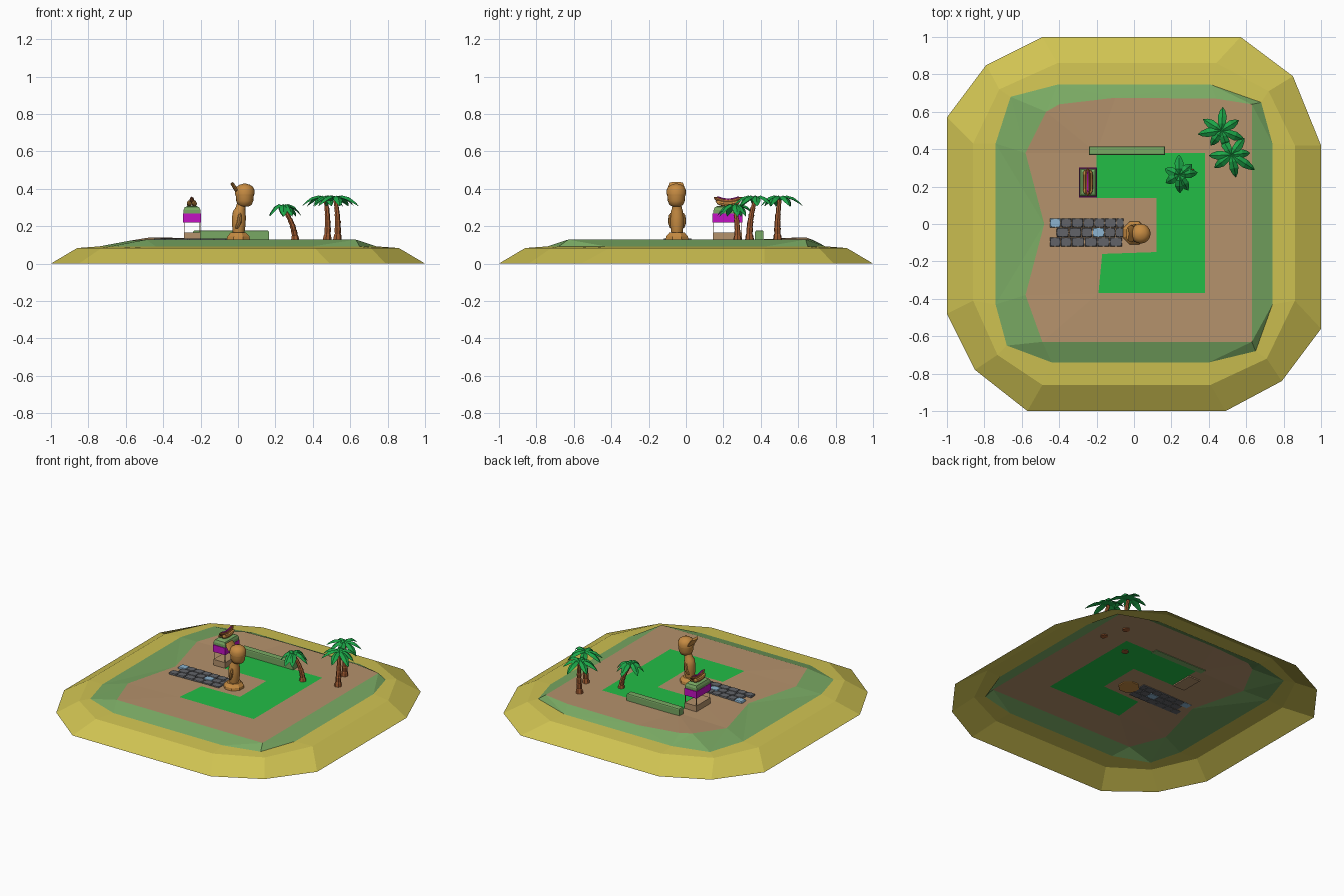
import bpy, bmesh, math, random
from mathutils import Vector

if "Cube" in bpy.data.objects:
    bpy.data.objects.remove(bpy.data.objects["Cube"])

random.seed(4)
G = 0.128  # ground level


def mat(name, hexcol):
    m = bpy.data.materials.new(name)
    c = [int(hexcol[i:i + 2], 16) / 255 for i in (0, 2, 4)]
    m.diffuse_color = [((v + 0.055) / 1.055) ** 2.4 if v > 0.04 else v / 12.92 for v in c] + [1]
    m.use_nodes = True
    m.node_tree.nodes["Principled BSDF"].inputs["Base Color"].default_value = m.diffuse_color
    return m


SAND = mat("sand", "d0c352")
GRASS = mat("dull_grass", "79a963")
EARTH = mat("earth", "b5926c")
LAWN = mat("bright_lawn", "22be46")
STONE = mat("grey_stone", "626469")
BLUE = mat("pale_blue_stone", "8cb4d0")
CLAY = mat("ochre_clay", "c68b42")
BARK = mat("bark", "a25c32")
PINK = mat("magenta", "c412c4")
LEAF = mat("leaf_green", "1ca648")


def finish(name, bm, mats, smooth=False, fix=True):
    if fix:
        bmesh.ops.recalc_face_normals(bm, faces=bm.faces[:])
    me = bpy.data.meshes.new(name)
    bm.to_mesh(me)
    bm.free()
    for m in mats:
        me.materials.append(m)
    ob = bpy.data.objects.new(name, me)
    bpy.context.collection.objects.link(ob)
    if smooth:
        bpy.context.view_layer.objects.active = ob
        ob.select_set(True)
        bpy.ops.object.shade_smooth_by_angle(angle=math.radians(40))
        ob.select_set(False)
    return ob


def loft(bm, path, radii, n, flat=1.0, turn=0.0, level=False):
    """Tube through path points; flat scales the local y radius."""
    path = [Vector(p) for p in path]
    rings = []
    for i, p in enumerate(path):
        t = path[min(i + 1, len(path) - 1)] - path[max(i - 1, 0)]
        q = Vector((0, 0, 1)).rotation_difference(Vector((0, 0, 1)) if level else t.normalized())
        ring = []
        for k in range(n):
            a = 2 * math.pi * k / n + turn
            ring.append(bm.verts.new(p + q @ Vector((math.cos(a), math.sin(a) * flat, 0)) * radii[i]))
        rings.append(ring)
    for a, b in zip(rings, rings[1:]):
        for k in range(n):
            bm.faces.new((a[k], a[(k + 1) % n], b[(k + 1) % n], b[k]))
    bm.faces.new(rings[0][::-1])
    bm.faces.new(rings[-1])


def box(name, x0, x1, y0, y1, z0, z1, mats, bevel=0.0):
    bm = bmesh.new()
    bmesh.ops.create_cube(bm, size=1)
    for v in bm.verts:
        v.co = ((x0 + x1) / 2 + v.co.x * (x1 - x0), (y0 + y1) / 2 + v.co.y * (y1 - y0),
                (z0 + z1) / 2 + v.co.z * (z1 - z0))
    if bevel:
        edges = [e for e in bm.edges if all(v.co.z > z1 - 1e-5 for v in e.verts)]
        bmesh.ops.bevel(bm, geom=edges, offset=bevel, segments=2, profile=0.5, affect='EDGES')
    return finish(name, bm, mats)


# Island: concentric outlines, open underneath
bm = bmesh.new()
shore = [(-.49, 1), (.57, 1), (.85, .79), (1, .42), (1, -.56), (.79, -.84),
         (.49, -1), (-.57, -1), (-.85, -.78), (-1, -.48), (-1, .57), (-.79, .85)]
bank = [(-.41, .86), (.44, .86), (.72, .71), (.86, .42), (.86, -.41), (.71, -.72),
        (.41, -.86), (-.49, -.86), (-.73, -.7), (-.86, -.41), (-.86, .43), (-.72, .72)]
verge = [(-.41, .745), (.41, .745), (.68, .65), (.74, .43), (.74, -.43), (.65, -.68),
         (.4, -.74), (-.44, -.74), (-.68, -.65), (-.74, -.43), (-.74, .43), (-.66, .68)]
plateau = [(-.4, .64), (-.1, .675), (.44, .67), (.63, .64), (.63, -.63), (-.49, -.63),
           (-.58, -.38), (-.48, 0), (-.58, .38), (-.47, .6)]
lawn = [(-.2, .38), (.38, .38), (.38, -.37), (-.19, -.37), (-.17, -.16),
        (.12, -.15), (.12, .14), (-.2, .14)]


def outline(pts, z):
    vs = [bm.verts.new((x, y, z)) for x, y in pts]
    return vs, [bm.edges.new((vs[i], vs[(i + 1) % len(vs)])) for i in range(len(vs))]


r0, e0 = outline(shore, 0)
r1, e1 = outline(bank, .083)
r2, e2 = outline(verge, .092)
r3, e3 = outline(plateau, G)
r4, e4 = outline(lawn, G)
r3[9].co.z = r3[0].co.z = .14
for v in r3[6:9]:
    v.co.z = .122
for a, b in ((r0, r1), (r1, r2)):
    for k in range(12):
        bm.faces.new((a[k], a[(k + 1) % 12], b[(k + 1) % 12], b[k]))
for edges, idx in ((e2 + e3, 1), (e3 + e4, 2), (e4, 3)):
    res = bmesh.ops.triangle_fill(bm, use_beauty=True, edges=edges, normal=(0, 0, 1))
    for f in res["geom"]:
        if isinstance(f, bmesh.types.BMFace):
            f.material_index = idx
bm.normal_update()
for f in bm.faces:
    if f.normal.z < 0:
        f.normal_flip()
finish("island", bm, [SAND, GRASS, EARTH, LAWN], fix=False)

# Hedge behind the lawn
box("hedge", -.24, .165, .37, .415, .125, .177, [GRASS], .008)

# Paving stones with two pale ones
for r, y in enumerate((.006, -.045, -.096)):
    x = -.45 + (.035 if r == 1 else 0)
    k = 0
    while x < -.07:
        w = min(random.uniform(.056, .07), -.055 - x)
        pale = (r == 0 and k == 0) or (r == 1 and x <= -.2 < x + w)
        bm = bmesh.new()
        c = (x + w / 2, y)
        loft(bm, [(c[0], c[1], .122), (c[0], c[1], .131), (c[0], c[1], .135)], [1, 1, .85], 8)
        for v in bm.verts:  # chamfered rectangle
            dx, dy = v.co.x - c[0], v.co.y - c[1]
            v.co.x = c[0] + max(-.9, min(.9, dx * 1.25)) * w * .53
            v.co.y = c[1] + max(-.9, min(.9, dy * 1.25)) * .0265
        finish("paving_stone", bm, [BLUE if pale else STONE])
        x += w
        k += 1

# Statue: plinth, body, arms, head and tilted brim
SY = -.048
bm = bmesh.new()
loft(bm, [(.002, SY, .12), (.002, SY, .145), (.002, SY, .165)], [.068, .064, .045], 8, turn=math.pi / 8)
finish("statue_plinth", bm, [CLAY])
bm = bmesh.new()
loft(bm, [(.002, SY, .155), (.004, SY, .18), (.004, SY, .215), (.005, SY, .25), (.006, SY, .28),
          (.012, SY, .295), (.018, SY, .32)], [.03, .033, .037, .037, .033, .027, .024], 14, level=True)
finish("statue_body", bm, [CLAY], True)
for s in (-1, 1):
    bm = bmesh.new()
    loft(bm, [(.01, SY + s * .03, .27), (.01, SY + s * .036, .255), (.006, SY + s * .037, .22),
              (-.005, SY + s * .03, .195), (-.015, SY + s * .024, .19)][::-1],
         [.005, .01, .012, .01, .005], 8)
    finish("statue_arm", bm, [CLAY], True)
bm = bmesh.new()
prof = [(.305, .02), (.313, .036), (.335, .046), (.36, .048), (.368, .049), (.37, .053), (.39, .053),
        (.41, .044), (.421, .028), (.427, .008)]
loft(bm, [(.036, SY - .004, z) for z, r in prof], [r for z, r in prof], 16, level=True)
finish("statue_head", bm, [CLAY], True)
bm = bmesh.new()
loft(bm, [(-.006, SY - .004, .388), (-.022, SY - .004, .413), (-.034, SY - .004, .432)][::1],
     [.01, .01, .008], 8, flat=4.4)
finish("statue_brim", bm, [CLAY], True)

# Snack stand: counter, posts, two-tone awning
box("stand_counter", -.29, -.2, .145, .3, .12, .167, [EARTH])
for x in (-.287, -.203):
    for y in (.149, .296):
        box("stand_post", x - .002, x + .002, y - .002, y + .002, .16, .225, [EARTH])
box("awning_valance", -.293, -.199, .143, .302, .22, .268, [PINK])
box("awning_roof", -.291, -.201, .148, .297, .268, .308, [GRASS], .022)


def bent(x, z, y0, y1, r, name, m, rise=.02):
    """Capsule along y with upturned ends."""
    bm = bmesh.new()
    pts, rad = [], []
    for i in range(11):
        t = -1 + .2 * i
        pts.append((x, (y0 + y1) / 2 + t * (y1 - y0) / 2, z + rise * t * t))
        rad.append(r * max(.2, (1 - abs(t) ** 5) ** .5))
    loft(bm, pts, rad, 8)
    finish(name, bm, [m], True)


# Giant sausage roll on the roof
for s in (-1, 1):
    bent(-.247 + s * .013, .318, .16, .29, .014, "bun_half", CLAY, .015)
bent(-.247, .331, .15, .3, .014, "sausage", BARK, .022)
bent(-.247, .343, .165, .285, .005, "sauce_stripe", PINK, .016)


# Palms: ringed trunk and folded drooping fronds
def palm(base, top, bend, r, tips, drop):
    base, top = Vector((*base, .122)), Vector(top)
    mid = (base + top) / 2 + Vector((*bend, 0))
    curve = lambda t: base * (1 - t) ** 2 + mid * 2 * t * (1 - t) + top * t * t
    path, rad, n = [], [], 6
    for i in range(n):
        for t, k in ((i / n, 1.0), ((i + .85) / n, 1.2)):
            path.append(curve(t))
            rad.append(r * k * (1 - .45 * t))
    rad[0] = r * 1.4
    bm = bmesh.new()
    loft(bm, path + [top], rad + [r * .45], 7)
    finish("palm_trunk", bm, [BARK])
    bm = bmesh.new()
    for tip in tips:
        d = Vector((tip[0] - top.x, tip[1] - top.y, 0))
        side = Vector((-d.y, d.x, 0)).normalized()
        rows = []
        for t, w in ((0, .006), (.3, .02), (.6, .024), (.85, .014), (1, .001)):
            c = top + d * t + Vector((0, 0, .012 + .075 * t * (1 - t) - drop * t * t))
            low = Vector((0, 0, -w * .55))
            rows.append([bm.verts.new(p) for p in
                         (c + side * w + low, c, c - side * w + low, c + low * 1.2)])
        for a, b in zip(rows, rows[1:]):
            for k in range(4):
                bm.faces.new((a[k], a[(k + 1) % 4], b[(k + 1) % 4], b[k]))
        bm.faces.new(rows[0])
        bm.faces.new(rows[-1])
    finish("palm_fronds", bm, [LEAF])


palm((.305, .275), (.242, .262, .295), (.03, .01), .017,
     [(.24, .37), (.34, .275), (.17, .22), (.245, .165), (.165, .295), (.29, .18), (.31, .32)], .055)
palm((.475, .49), (.468, .5, .34), (.015, -.01), .018,
     [(.475, .625), (.342, .48), (.37, .56), (.59, .45), (.56, .555), (.41, .42), (.5, .40)], .045)
palm((.53, .34), (.52, .37, .34), (.015, -.02), .018,
     [(.4, .365), (.645, .29), (.43, .3), (.59, .46), (.545, .25), (.47, .46), (.62, .38)], .045)
